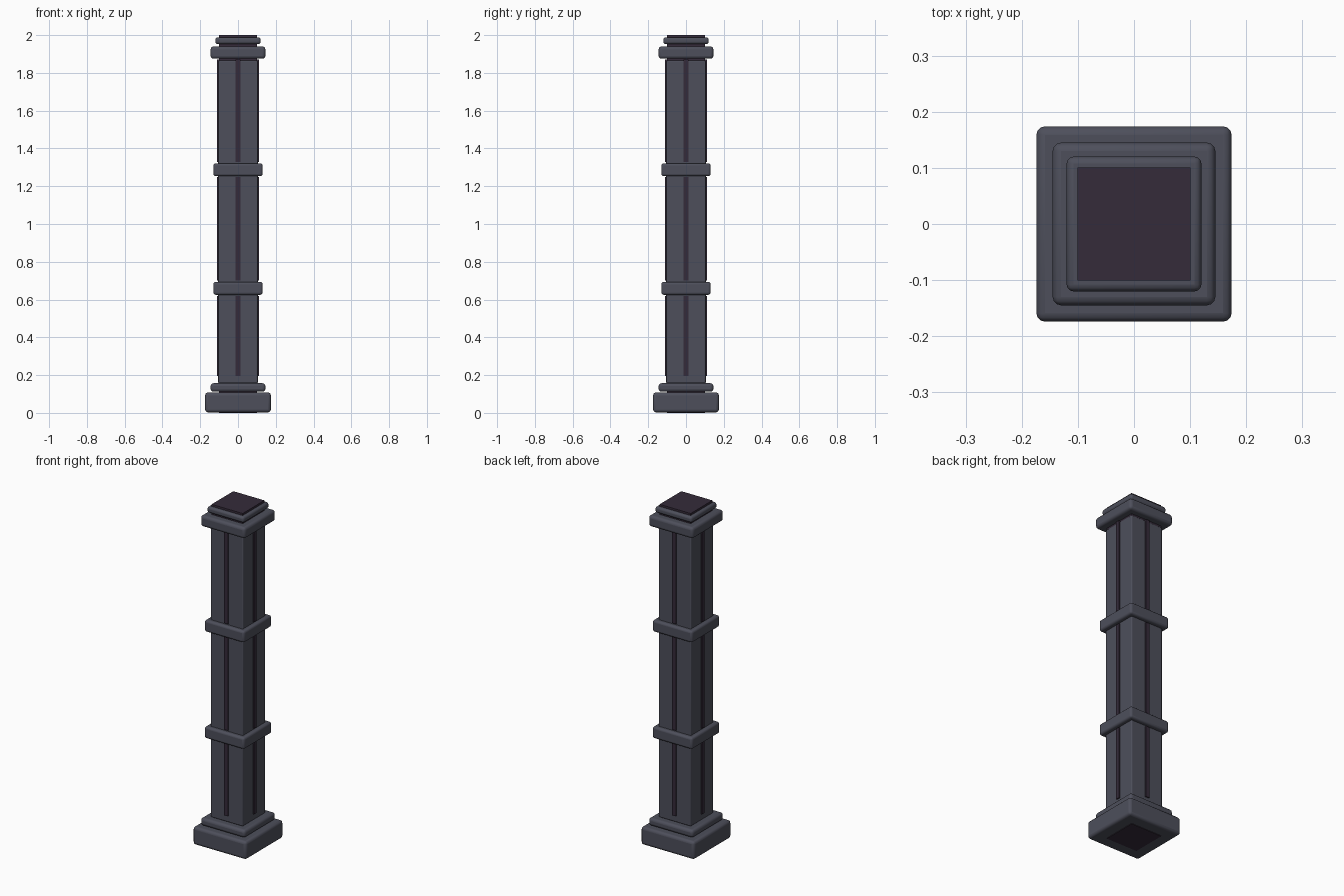
import bpy
from math import cos, sin, pi

if "Cube" in bpy.data.objects:
    bpy.data.objects.remove(bpy.data.objects["Cube"])


def material(name, color):
    m = bpy.data.materials.new(name)
    m.diffuse_color = color
    m.use_nodes = True
    m.node_tree.nodes["Principled BSDF"].inputs["Base Color"].default_value = m.diffuse_color
    return m


STONE = material("slate_grey", (0.075, 0.078, 0.105, 1))
DARK = material("dark_plum", (0.035, 0.024, 0.042, 1))


def block(name, hx, hy, z0, z1, mat, bevel=0.0, x=0.0, y=0.0):
    """Box with half-widths hx, hy between two heights, optionally rounded."""
    bpy.ops.mesh.primitive_cube_add(size=1, location=(x, y, (z0 + z1) / 2))
    ob = bpy.context.object
    ob.name = name
    ob.scale = (2 * hx, 2 * hy, z1 - z0)
    bpy.ops.object.transform_apply(location=False, rotation=False, scale=True)
    ob.data.materials.append(mat)
    if bevel:
        mod = ob.modifiers.new("rounded_edges", 'BEVEL')
        mod.width = bevel
        mod.segments = 3
        bpy.ops.object.shade_smooth_by_angle()
    return ob


# Square tiers: half-width, bottom, top, edge rounding
tiers = [
    ("base_plinth", 0.174, 0.003, 0.108, 0.015),
    ("base_step", 0.145, 0.112, 0.157, 0.015),
    ("shaft", 0.105, 0.157, 1.865, 0.006),
    ("lower_band", 0.13, 0.625, 0.693, 0.012),
    ("upper_band", 0.13, 1.253, 1.321, 0.012),
    ("capital", 0.145, 1.875, 1.94, 0.015),
    ("top_plate", 0.12, 1.953, 1.988, 0.012),
]
for name, half, z0, z1, bevel in tiers:
    block(name, half, half, z0, z1, STONE, bevel)

# Dark core showing at the joints and on the top
block("core", 0.101, 0.101, 0.0, 2.0, DARK)

# Thin raised strips, one per face in each shaft section
for section, (z0, z1) in enumerate([(0.195, 0.62), (0.70, 1.248), (1.328, 1.87)]):
    for side in range(4):
        dx, dy = round(cos(side * pi / 2)), round(sin(side * pi / 2))
        block(f"strip_{section}_{side}",
              0.006 if dx else 0.012, 0.006 if dy else 0.012,
              z0, z1, DARK, x=dx * 0.106, y=dy * 0.106)
